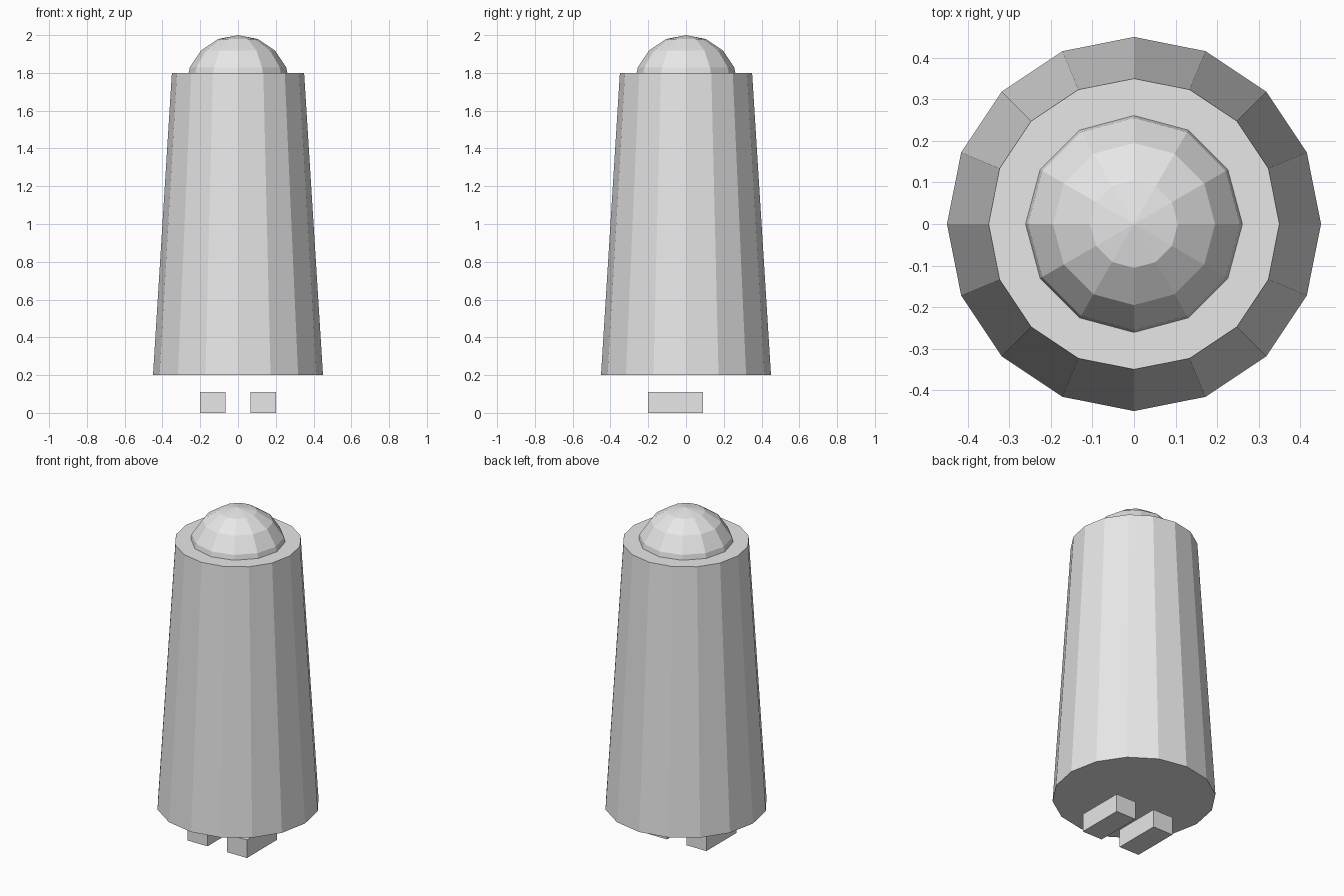
import bpy

if "Cube" in bpy.data.objects:
    bpy.data.objects.remove(bpy.data.objects["Cube"])

grey = bpy.data.materials.new("light grey")
grey.diffuse_color = (0.8, 0.8, 0.8, 1)
grey.use_nodes = True
grey.node_tree.nodes["Principled BSDF"].inputs["Base Color"].default_value = grey.diffuse_color


def finish(name):
    ob = bpy.context.object
    ob.name = name
    ob.data.materials.append(grey)
    return ob


# Tapered sixteen-sided body
bpy.ops.mesh.primitive_cone_add(vertices=16, radius1=0.45, radius2=0.35,
                                depth=1.6, location=(0, 0, 1.0))
finish("body")

# Faceted dome, its lower half sunk into the body
R = 0.276
bpy.ops.mesh.primitive_uv_sphere_add(segments=12, ring_count=8, radius=R,
                                     location=(0, 0, 2.0 - R))
finish("dome")

# Pair of box feet, longer toward the front
for side, label in ((-1, "left"), (1, "right")):
    bpy.ops.mesh.primitive_cube_add(size=1, location=(side * 0.1325, -0.055, 0.055))
    foot = finish(label + "_foot")
    foot.scale = (0.135, 0.29, 0.11)
